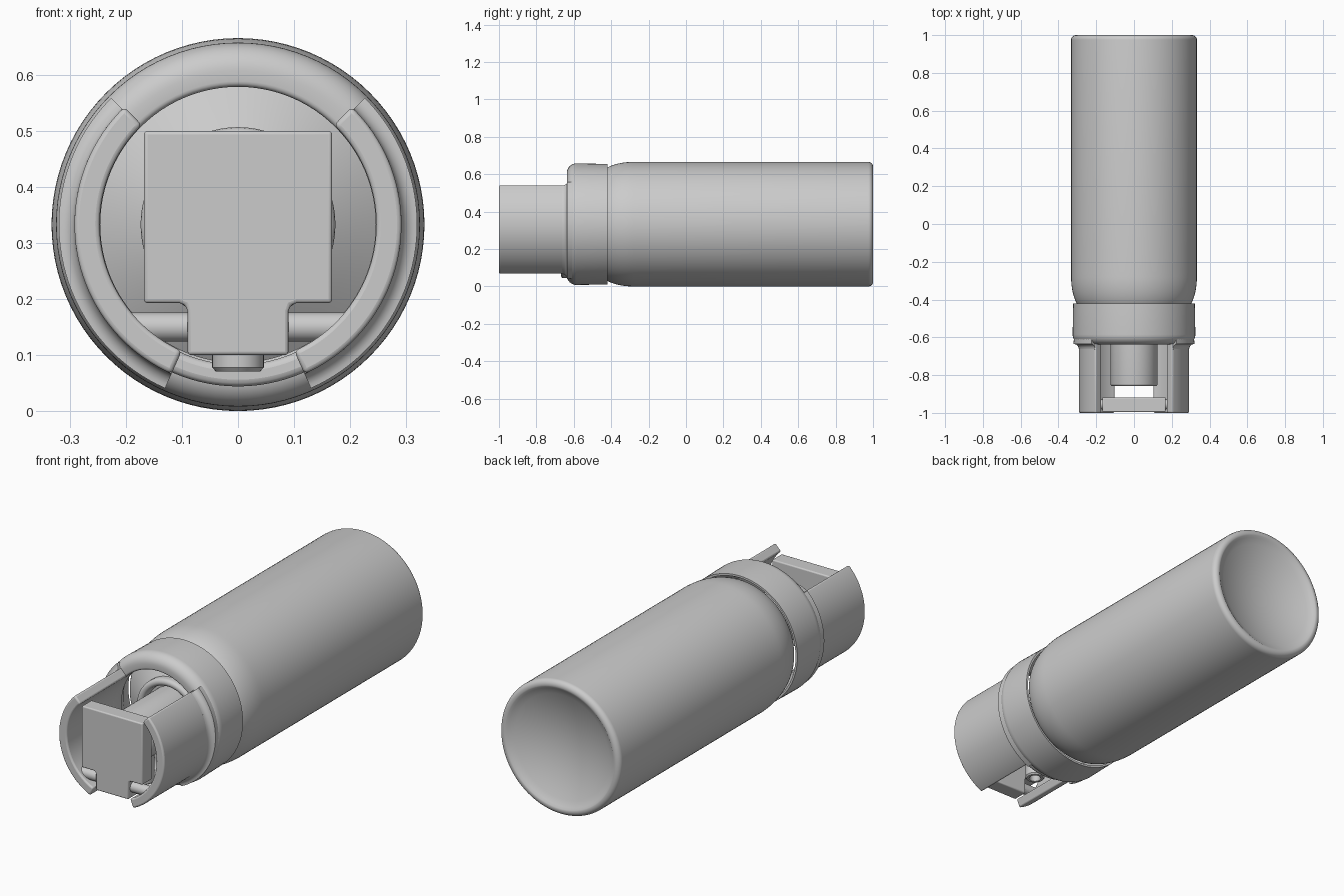
import bpy, bmesh
from math import sin, cos, pi, radians
from mathutils import Vector, Matrix

if "Cube" in bpy.data.objects:
    bpy.data.objects.remove(bpy.data.objects["Cube"])

CZ = 0.333  # height of the long axis


def finish(name, bm, bevel=0.0, angle=35):
    bmesh.ops.remove_doubles(bm, verts=bm.verts, dist=1e-5)
    bmesh.ops.recalc_face_normals(bm, faces=bm.faces)
    me = bpy.data.meshes.new(name)
    bm.to_mesh(me)
    bm.free()
    ob = bpy.data.objects.new(name, me)
    bpy.context.collection.objects.link(ob)
    if bevel:
        m = ob.modifiers.new("bevel", 'BEVEL')
        m.width, m.segments, m.limit_method = bevel, 3, 'ANGLE'
        m.angle_limit = radians(40)
    bpy.ops.object.select_all(action='DESELECT')
    ob.select_set(True)
    bpy.context.view_layer.objects.active = ob
    bpy.ops.object.shade_smooth_by_angle(angle=radians(angle))
    return ob


def arc(cr, cy, ra, rb, a0, a1, n=8):
    """Elliptical arc of (radius, y) profile points."""
    return [(cr + ra * cos(radians(a0 + (a1 - a0) * i / n)),
             cy + rb * sin(radians(a0 + (a1 - a0) * i / n))) for i in range(n + 1)]


def lathe(name, profile, n=96, closed=False, place=None):
    """Turn a (radius, y) profile about the y axis."""
    bm = bmesh.new()
    rings = [[bm.verts.new((r * cos(2 * pi * i / n), y, r * sin(2 * pi * i / n)))
              for i in range(n)] for r, y in profile]
    pairs = list(zip(rings, rings[1:] + rings[:1] if closed else rings[1:]))
    for a, b in pairs:
        for i in range(n):
            j = (i + 1) % n
            bm.faces.new((a[i], a[j], b[j], b[i]))
    bm.transform(place or Matrix.Translation((0, 0, CZ)))
    return finish(name, bm)


def prism(name, outline, y0, y1, bevel):
    """Extrude an (x, z) outline from y0 to y1."""
    bm = bmesh.new()
    f = bm.faces.new([bm.verts.new((x, y0, z)) for x, z in outline])
    ext = bmesh.ops.extrude_face_region(bm, geom=[f])
    bmesh.ops.translate(bm, vec=(0, y1 - y0, 0),
                        verts=[v for v in ext['geom'] if isinstance(v, bmesh.types.BMVert)])
    return finish(name, bm, bevel)


def sector(r0, r1, a0, a1, n=40):
    """Outline of a ring sector around the long axis."""
    t = [radians(a0 + (a1 - a0) * i / n) for i in range(n + 1)]
    return ([(r1 * cos(a), CZ + r1 * sin(a)) for a in t] +
            [(r0 * cos(a), CZ + r0 * sin(a)) for a in reversed(t)])


# Can: dished base, straight wall, curved shoulder and domed top
can = [(0, 0.925)]
can += [(0.29 * i / 10, 0.925 + 0.066 * (i / 10) ** 2) for i in range(1, 11)]
can += arc(0.308, 0.975, 0.025, 0.025, 110, 0)
can += [(0.333, -0.25)]
can += arc(0.253, -0.28, 0.08, 0.18, 0, -75, 14)
can += [(0.21, -0.50), (0.172, -0.525)]
lathe("can_body", can)

# Valve cup with a rolled rim
cup = [(0.19, -0.50), (0.174, -0.52)] + arc(0.156, -0.545, 0.018, 0.018, 0, -180)
cup += [(0.136, -0.52), (0.06, -0.52), (0, -0.52)]
lathe("valve_cup", cup, 64)

# Collar ring with rounded front
collar = [(0.312, -0.42), (0.322, -0.42)]
collar += arc(0.275, -0.585, 0.050, 0.052, 0, -90, 10)
collar += arc(0.256, -0.627, 0.010, 0.010, -90, -180, 4)
collar += [(0.246, -0.58), (0.27, -0.52), (0.312, -0.45)]
lathe("collar", collar, closed=True)

# Side guards and the short lip joining them at the bottom
for side in (1, -1):
    pts = [(side * x, z) for x, z in sector(0.247, 0.292, -66, 46)]
    prism("guard_right" if side > 0 else "guard_left", pts, -1.0, -0.56, 0.008)
prism("collar_lower_lip", sector(0.25, 0.289, -118, -62, 20), -0.668, -0.57, 0.012)

# Flared fillets where the guards meet the collar
for side in (1, -1):
    bm = bmesh.new()
    prof = [(0.286, -0.60), (0.318, -0.60)] + arc(0.32, -0.663, 0.028, 0.028, 90, 180, 6) + [(0.286, -0.668)]
    rows = [[bm.verts.new((side * r * cos(t), y, CZ + r * sin(t))) for r, y in prof]
            for t in [radians(-66 + 111 * i / 40) for i in range(41)]]
    for a, b in zip(rows, rows[1:]):
        for i in range(len(prof)):
            j = (i + 1) % len(prof)
            bm.faces.new((a[i], a[j], b[j], b[i]))
    bm.faces.new(rows[0])
    bm.faces.new(rows[-1])
    finish("guard_fillet", bm)

# Push button and its hollow downward nozzle
button = [(0, -0.858)] + arc(0.113, -0.846, 0.012, 0.012, -90, 0, 4) + [(0.125, -0.515), (0, -0.515)]
lathe("push_button", button, 64)
down = Matrix.Translation((0, -0.74, CZ)) @ Matrix.Rotation(-pi / 2, 4, 'X')
nozzle = [(0.046, 0.10), (0.046, 0.255), (0.040, 0.262), (0.028, 0.262), (0.024, 0.256), (0.024, 0.14), (0, 0.14)]
lathe("spray_nozzle", nozzle, 40, place=down)

# Safety flap with hinge tongue
half = [(0.168, 0.50), (0.168, 0.193), (0.105, 0.193), (0.094, 0.189), (0.09, 0.178), (0.09, 0.10)]
prism("flap", half + [(-x, z) for x, z in reversed(half)], -0.995, -0.918, 0.006)

# Hinge pin between the guards
turn = Matrix.Translation((0, -0.955, 0.150)) @ Matrix.Rotation(pi / 2, 4, 'Z')
lathe("hinge_pin", [(0, -0.19), (0.026, -0.19), (0.026, 0.19), (0, 0.19)], 32, place=turn)
